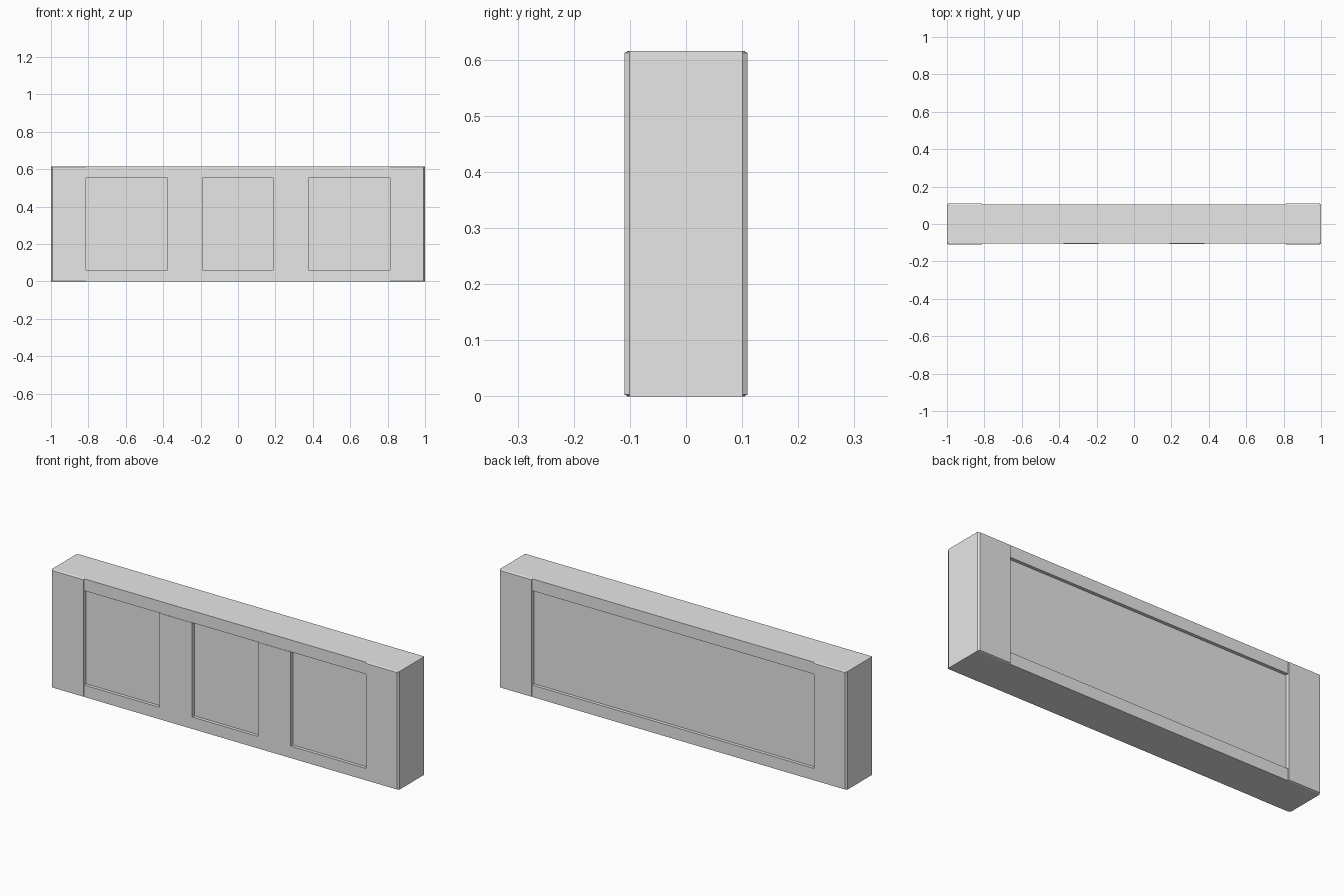
import bpy
import bmesh

if "Cube" in bpy.data.objects:
    bpy.data.objects.remove(bpy.data.objects["Cube"])

HEIGHT = 0.615
LOW, HIGH = 0.062, 0.553      # panel opening
POST_Y, RAIL_Y, MULLION_Y, PANEL_Y = 0.11, 0.105, 0.107, 0.088
INNER = 0.813                 # inner edge of the end posts

grey = bpy.data.materials.new("plain grey")
grey.use_nodes = True
colour = (0.8, 0.8, 0.8, 1)
grey.diffuse_color = colour
grey.node_tree.nodes["Principled BSDF"].inputs["Base Color"].default_value = colour


def finish(name, bm):
    bmesh.ops.recalc_face_normals(bm, faces=bm.faces)
    mesh = bpy.data.meshes.new(name)
    bm.to_mesh(mesh)
    bm.free()
    mesh.materials.append(grey)
    obj = bpy.data.objects.new(name, mesh)
    bpy.context.collection.objects.link(obj)
    return obj


def box(name, x0, x1, y0, y1, z0, z1):
    bm = bmesh.new()
    bmesh.ops.create_cube(bm, size=1)
    bmesh.ops.scale(bm, vec=(x1 - x0, y1 - y0, z1 - z0), verts=bm.verts)
    bmesh.ops.translate(bm, vec=((x0 + x1) / 2, (y0 + y1) / 2, (z0 + z1) / 2), verts=bm.verts)
    return finish(name, bm)


def end_post(name, side):
    """Post with chamfered outer corners and eased top and bottom."""
    bm = bmesh.new()
    rings = []
    for z, ease in ((0, 0.008), (0.003, 0), (HEIGHT - 0.003, 0), (HEIGHT, 0.008)):
        y = POST_Y - ease
        outline = [(INNER, -y), (0.993, -y), (1, -0.101), (1, 0.101), (0.993, y), (INNER, y)]
        rings.append([bm.verts.new((side * px, py, z)) for px, py in outline])
    for a, b in zip(rings, rings[1:]):
        for i in range(len(a)):
            j = (i + 1) % len(a)
            bm.faces.new((a[i], a[j], b[j], b[i]))
    bm.faces.new(rings[0])
    bm.faces.new(rings[-1])
    return finish(name, bm)


# End posts
end_post("left_post", 1)
end_post("right_post", -1)

# Rails and the recessed panel between them
box("bottom_rail", -INNER, INNER, -RAIL_Y, RAIL_Y, 0, LOW)
box("top_rail", -INNER, INNER, -RAIL_Y, RAIL_Y, HIGH, HEIGHT)
box("recessed_panel", -INNER, INNER, -PANEL_Y, PANEL_Y, LOW, HIGH)

# Two uprights divide the front into three panels
for name, side in (("left_mullion", 1), ("right_mullion", -1)):
    inner, outer = sorted((side * 0.19, side * 0.378))
    box(name, inner, outer, -MULLION_Y, -PANEL_Y, LOW, HIGH)
